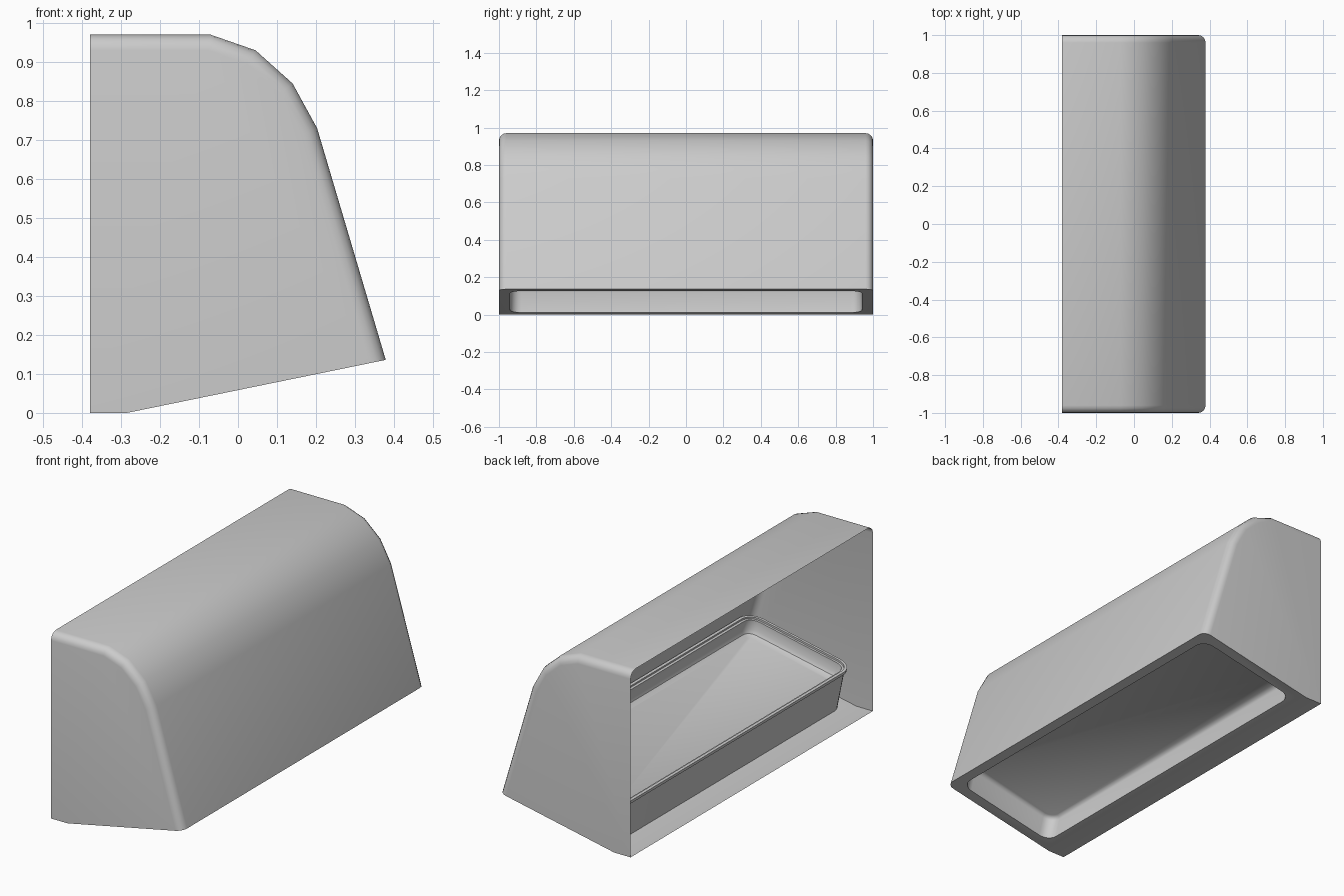
import bpy, bmesh, math
from mathutils import Vector

if "Cube" in bpy.data.objects:
    bpy.data.objects.remove(bpy.data.objects["Cube"])

PROFILE = [(-0.38, 0.97), (-0.07, 0.97), (0.045, 0.93), (0.14, 0.845),
           (0.203, 0.73), (0.379, 0.136), (-0.285, 0.0), (-0.38, 0.0)]
FRONT, FOLD = Vector((0.379, 0, 0.136)), Vector((-0.285, 0, 0.0))
U = (FRONT - FOLD).normalized()          # along the sloping underside
W = Vector((-U.z, 0, U.x))               # perpendicular, into the shell
CENTRE = FOLD + U * ((0.05 + 0.285) / U.x)


def ring(bm, grow, h, hu=0.286, hv=0.94, r=0.06, seg=6):
    """Rounded rectangle parallel to the underside, at height h above it."""
    hu, hv, r = hu + grow, hv + grow, max(r + grow, 0.01)
    verts = []
    for k, (su, sv) in enumerate([(1, 1), (-1, 1), (-1, -1), (1, -1)]):
        for i in range(seg + 1):
            a = math.pi / 2 * (k + i / seg)
            u = su * (hu - r) + r * math.cos(a)
            v = sv * (hv - r) + r * math.sin(a)
            verts.append(bm.verts.new(CENTRE + U * u + Vector((0, v, 0)) + W * h))
    return verts


def loft(bm, sections):
    """Skin a chain of rings and cap the last one."""
    rings = [ring(bm, g, h) for g, h in sections]
    n = len(rings[0])
    for a, b in zip(rings, rings[1:]):
        for i in range(n):
            j = (i + 1) % n
            bm.faces.new((a[i], a[j], b[j], b[i]))
    bm.faces.new(rings[-1])


def finish(bm, name, angle=40):
    bmesh.ops.recalc_face_normals(bm, faces=bm.faces[:])
    me = bpy.data.meshes.new(name)
    bm.to_mesh(me)
    bm.free()
    ob = bpy.data.objects.new(name, me)
    bpy.context.collection.objects.link(ob)
    bpy.ops.object.select_all(action='DESELECT')
    ob.select_set(True)
    bpy.context.view_layer.objects.active = ob
    bpy.ops.object.shade_smooth_by_angle(angle=math.radians(angle))
    return ob


# Outer shell: thin extruded profile, open at the back
bm = bmesh.new()
ends = [[bm.verts.new((x, y, z)) for x, z in PROFILE] for y in (-1, 1)]
n = len(PROFILE)
for e in ends:
    bm.faces.new(e)
for i in range(n - 1):                   # last side (the back) stays open
    bm.faces.new((ends[0][i], ends[0][i + 1], ends[1][i + 1], ends[1][i]))
bmesh.ops.recalc_face_normals(bm, faces=bm.faces[:])

# Rounded end edges over the top and front
rim = [bm.edges.get((e[i], e[i + 1])) for e in ends for i in range(5)]
bmesh.ops.bevel(bm, geom=rim, offset=0.04, offset_type='OFFSET',
                segments=4, profile=0.5, affect='EDGES')

# Rounded opening in the sloping underside
bm.normal_update()
under = max((f for f in bm.faces if abs(f.normal.dot(W)) > 0.999),
            key=lambda f: f.calc_area())
edges = list(under.edges)
bmesh.ops.delete(bm, geom=[under], context='FACES_ONLY')
hole = ring(bm, 0, 0)
edges += [bm.edges.new((hole[i - 1], hole[i])) for i in range(len(hole))]
bmesh.ops.triangle_fill(bm, edges=edges, use_beauty=True, normal=-W)
finish(bm, "shell")

# Recess seen from below
bm = bmesh.new()
loft(bm, [(0, 0), (0, 0.11), (-0.006, 0.123), (-0.02, 0.13)])
finish(bm, "light_recess")

# Tray seen from the open back, with a small lip
bm = bmesh.new()
loft(bm, [(0.012, 0), (0.012, 0.205), (0.022, 0.208), (0.022, 0.225),
          (0.008, 0.225), (0.008, 0.215), (-0.004, 0.215), (-0.006, 0.165),
          (-0.016, 0.147), (-0.04, 0.138)])
finish(bm, "inner_tray")
